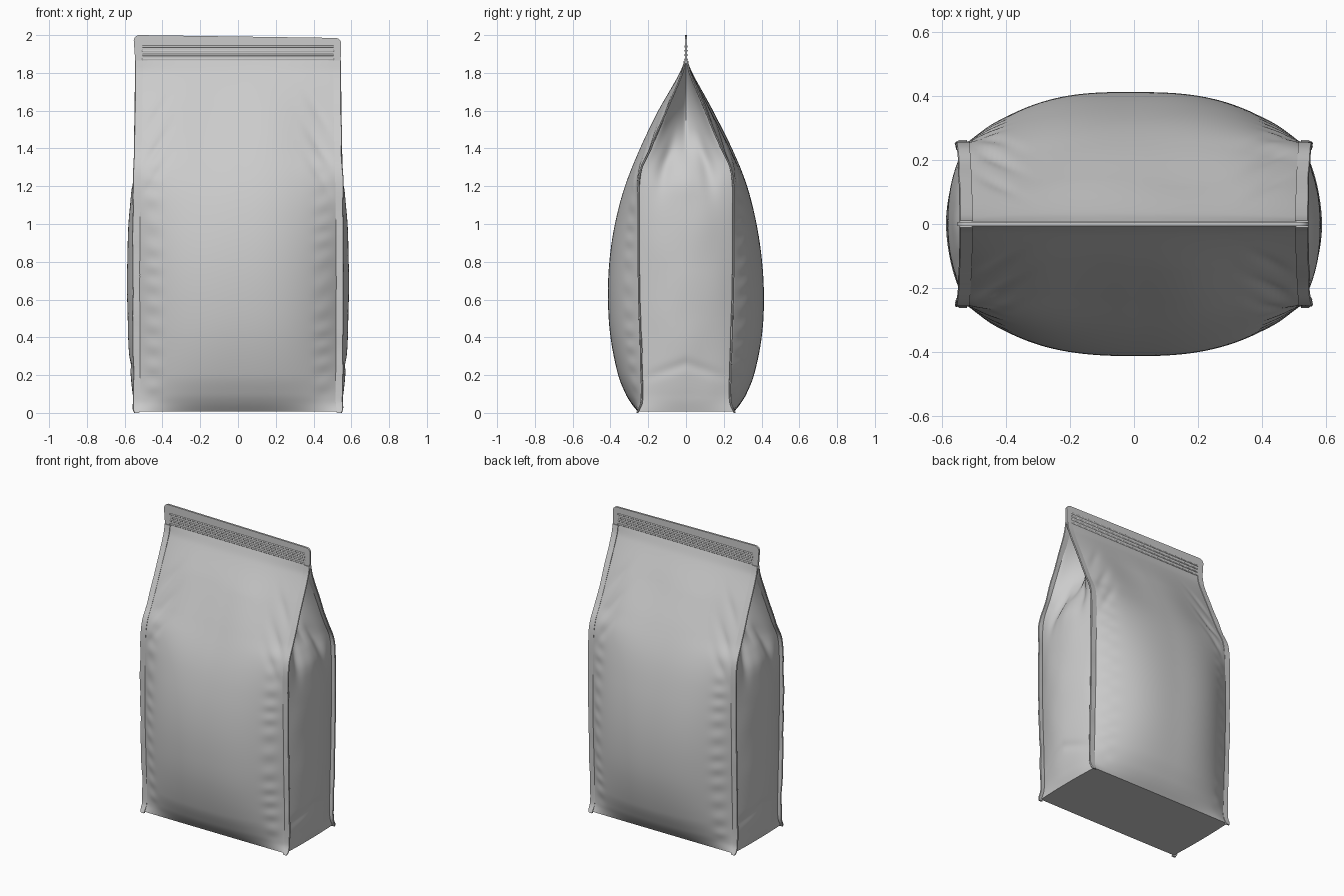
import bpy, bmesh, math
from mathutils import Vector, noise

if "Cube" in bpy.data.objects:
    bpy.data.objects.remove(bpy.data.objects["Cube"])

# Height profiles: (z, value)
CENTRE = [(0, .25), (.05, .29), (.1, .32), (.2, .36), (.4, .40), (.6, .413), (.8, .405), (1, .375),
          (1.2, .322), (1.4, .24), (1.6, .14), (1.8, .033), (1.87, .006)]
SEAM = [(0, .258), (.06, .236), (.3, .238), (.6, .248), (1.0, .252), (1.2, .25), (1.3, .235),
        (1.4, .188), (1.6, .103), (1.8, .02), (1.87, .005)]
WIDTH = [(0, .535), (.1, .527), (1.2, .527), (1.5, .52), (1.87, .515)]
BULGE = [(0, .004), (.08, .028), (.2, .042), (.6, .057), (1.0, .05), (1.2, .03), (1.35, 0), (1.87, 0)]
FOLD = [(0, 0), (1.15, 0), (1.3, .025), (1.4, .075), (1.6, .15), (1.87, .2)]
FIN_X = [(0, .558), (.06, .553), (.6, .556), (1.2, .554), (1.5, .545), (1.87, .543)]
TOP = 1.865


def curve(tab, z):
    """Smooth interpolation through a height profile."""
    n = len(tab)
    z = min(max(z, tab[0][0]), tab[-1][0])
    k = next(i for i in range(n - 1) if z <= tab[i + 1][0])

    def slope(i):
        a, b = tab[max(i - 1, 0)], tab[min(i + 1, n - 1)]
        return (b[1] - a[1]) / (b[0] - a[0])
    (z0, v0), (z1, v1) = tab[k], tab[k + 1]
    h = z1 - z0
    t = (z - z0) / h
    return (v0 * (1 + 2 * t) * (1 - t) ** 2 + h * slope(k) * t * (1 - t) ** 2
            + v1 * t * t * (3 - 2 * t) + h * slope(k + 1) * t * t * (t - 1))


def bump(v, centre, size):
    return math.exp(-((v - centre) / size) ** 2)


def make(name, bm, angle=35):
    bmesh.ops.recalc_face_normals(bm, faces=bm.faces)
    me = bpy.data.meshes.new(name)
    bm.to_mesh(me)
    bm.free()
    ob = bpy.data.objects.new(name, me)
    bpy.context.collection.objects.link(ob)
    bpy.ops.object.select_all(action='DESELECT')
    ob.select_set(True)
    bpy.context.view_layer.objects.active = ob
    bpy.ops.object.shade_smooth_by_angle(angle=math.radians(angle))
    return ob


def loft(bm, rings):
    """Skin closed rings of points, return the vertex rings."""
    vr = [[bm.verts.new(p) for p in r] for r in rings]
    n = len(vr[0])
    for a, b in zip(vr, vr[1:]):
        for i in range(n):
            j = (i + 1) % n
            bm.faces.new((a[i], a[j], b[j], b[i]))
    return vr


def panel_depth(t, z, side):
    """Half depth of the front/back panel at t in -1..1 across the width."""
    s, c = curve(SEAM, z), curve(CENTRE, z)
    a = abs(t)
    y = s + (c - s) * (1 - a ** 2.7)
    fade = (1 - a ** 6) * min(1, z / .12) * min(1, max(0, (TOP - z) / .25))
    seed = Vector((t * 1.6 + side * 7, side * 3, z * 1.8))
    # soft dents in the empty upper half
    y += fade * .012 * noise.noise(seed) * (.25 + bump(z, 1.45, .3))
    # small puckers beside the seams
    ph = z * 58 + 3 * noise.noise(Vector((side * 5 + math.copysign(2, t), 0, z * 3)))
    y += fade * .0045 * math.sin(ph) * bump(a, .87, .08) * (1 if z < 1.1 else bump(z, 1.1, .2))
    # diagonal creases at the shoulders
    for z0, amp in ((1.12, .010), (1.27, .014), (1.45, .009)):
        d = z - (z0 + (1 - a) * .75)
        y -= fade * amp * bump(d, 0, .04) * bump(a, .86, .14)
    return y


def gusset_x(u, z):
    """Half width of the side gusset at u in -1..1 between its seams."""
    a = abs(u)
    x = curve(WIDTH, z) + curve(BULGE, z) * (1 - u * u)
    x -= curve(FOLD, z) * (1.05 - math.sqrt(u * u * 1.1 + .0025)) * (1 - a ** 8)
    x -= .022 * bump(a, .48 - .35 * (z - 1.3), .16) * bump(z, 1.3, .13)
    x += .012 * bump(a, 0, .2) * bump(z, 1.3, .15)
    x += .004 * (1 - a ** 4) * noise.noise(Vector((u * 1.5, 4, z * 4))) * min(1, z / .1)
    x -= .006 * bump(z, .26 - .08 * a, .03) * (1 - a ** 4)
    return x


# Bag body: front, right gusset, back, left gusset
NX, NY, NZ = 72, 36, 150
rings = []
for k in range(NZ + 1):
    z = .008 + (TOP - .008) * k / NZ
    w, s = curve(WIDTH, z), curve(SEAM, z)
    ts = [-1 + 2 * i / NX for i in range(NX)]
    us = [-1 + 2 * i / NY for i in range(NY)]
    ring = [(t * w, -panel_depth(t, z, 1), z) for t in ts]
    ring += [(gusset_x(u, z) if u > -1 else w, u * s, z) for u in us]
    ring += [(-t * w, panel_depth(t, z, 2), z) for t in ts]
    ring += [(-gusset_x(u, z) if u > -1 else -w, -u * s, z) for u in us]
    rings.append(ring)
bm = bmesh.new()
vr = loft(bm, rings)
bm.faces.new(vr[0])
make("bag_body", bm, 50)

# Four welded seam fins along the vertical edges
for sx, xn in ((1, "right"), (-1, "left")):
    for sy, yn in ((-1, "front"), (1, "back")):
        rings = []
        for k in range(121):
            z = TOP * k / 120
            y = curve(SEAM, z)
            wob = .004 * noise.noise(Vector((sx * 3, sy * 5, z * 7))) * min(1, (TOP - z) / .4)
            x0 = curve(WIDTH, z) - .012
            x1 = curve(FIN_X, z) + wob
            if z < .03:
                x1 -= .012 * (1 - z / .03) ** 2
            h = .0055
            rings.append([(sx * x0, sy * (y - h), z), (sx * x1, sy * (y + wob - h), z),
                          (sx * (x1 + .003), sy * (y + wob), z),
                          (sx * x1, sy * (y + wob + h), z), (sx * x0, sy * (y + h), z)])
        bm = bmesh.new()
        vr = loft(bm, rings)
        bm.faces.new(vr[0])
        bm.faces.new(vr[-1])
        make(f"seam_fin_{yn}_{xn}", bm, 40)

# Flat top seal with rounded upper corners and a slight slope
outline = [(-.543, 1.85), (.543, 1.85)]
R = .03
for cx, cz, a0 in ((.546 - R, 1.985 - R, 0), (-.552 + R, 2.0 - R, 90)):
    for i in range(9):
        a = math.radians(a0 + i * 90 / 8)
        outline.append((cx + R * math.cos(a), cz + R * math.sin(a)))
bm = bmesh.new()
vr = loft(bm, [[(x, y, z) for x, z in outline] for y in (-.0065, .0065)])
bm.faces.new(vr[0])
bm.faces.new(vr[1])
make("top_seal", bm)

# Pressed horizontal ribs on the seal, showing on both faces
for i, z in enumerate((1.872, 1.895, 1.917, 1.94)):
    bm = bmesh.new()
    prof = [(.0095 * math.cos(a), .007 * math.sin(a)) for a in
            (math.tau * j / 12 for j in range(12))]
    vr = loft(bm, [[(x, y * f, z + dz * f) for y, dz in prof]
                   for x, f in ((-.515, .3), (-.505, 1), (.505, 1), (.515, .3))])
    bm.faces.new(vr[0])
    bm.faces.new(vr[-1])
    make(f"seal_rib_{i + 1}", bm, 60)
